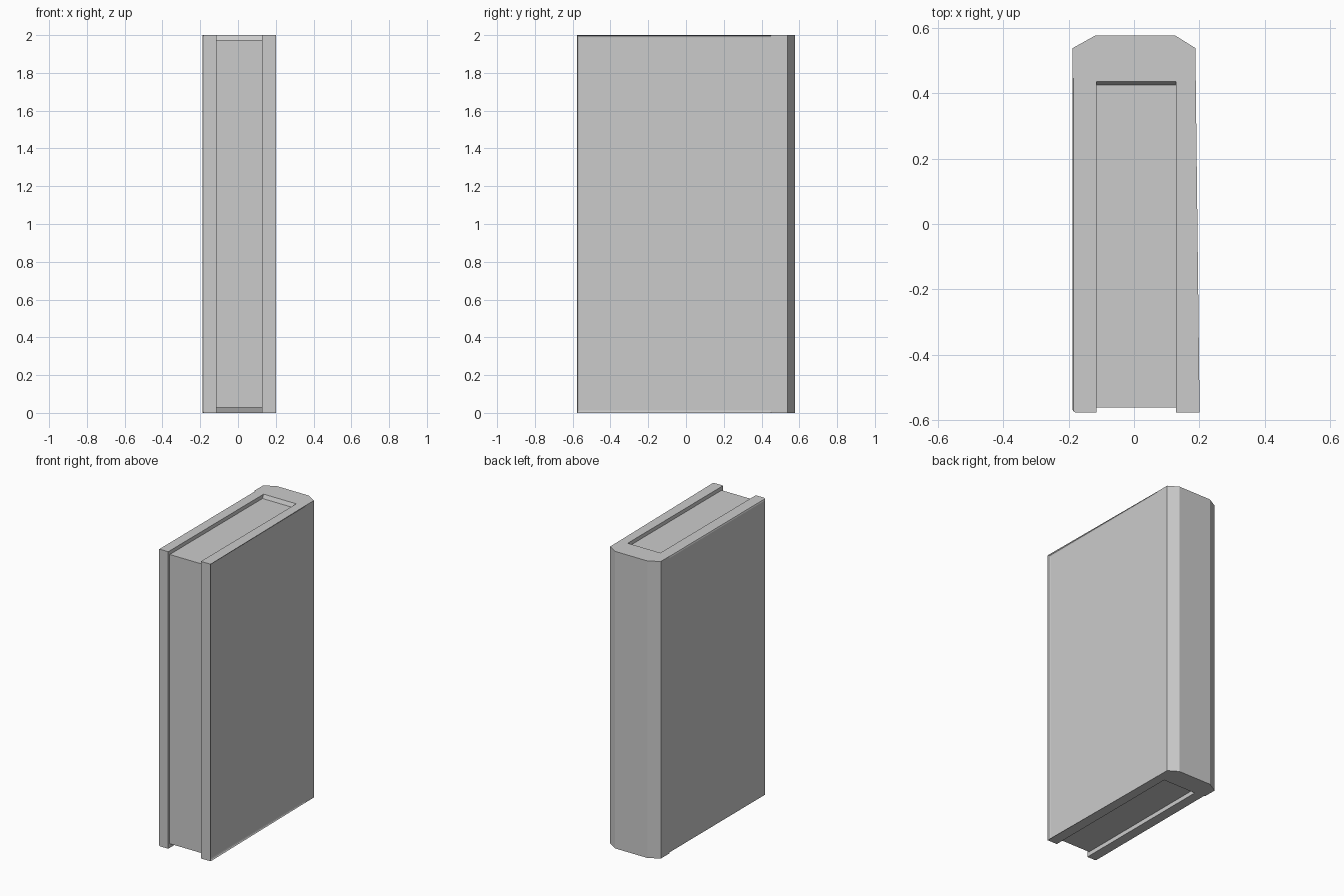
import bpy, bmesh
from mathutils import Vector

if "Cube" in bpy.data.objects:
    bpy.data.objects.remove(bpy.data.objects["Cube"])

H = 2.0                       # book height
X, Y = 0.189, 0.578           # half width and half depth
IN_L, IN_R = -0.115, 0.128    # inner faces of the two boards
HINGE = 0.437                 # inner face of the spine


def prism(name, points, direction):
    """Extrude a closed 3D outline along a vector."""
    bm = bmesh.new()
    face = bm.faces.new([bm.verts.new(p) for p in points])
    ext = bmesh.ops.extrude_face_region(bm, geom=[face])
    moved = [v for v in ext["geom"] if isinstance(v, bmesh.types.BMVert)]
    bmesh.ops.translate(bm, verts=moved, vec=Vector(direction))
    return finish(name, bm)


def finish(name, bm):
    bmesh.ops.recalc_face_normals(bm, faces=bm.faces)
    mesh = bpy.data.meshes.new(name)
    bm.to_mesh(mesh)
    bm.free()
    obj = bpy.data.objects.new(name, mesh)
    bpy.context.collection.objects.link(obj)
    return obj


def board(name, outer, inner):
    """Cover board with its outer long edges chamfered."""
    bm = bmesh.new()
    bmesh.ops.create_cube(bm, size=1)
    y0, y1 = -Y, HINGE + 0.012
    for v in bm.verts:
        v.co = (outer if v.co.x < 0 else inner,
                y0 if v.co.y < 0 else y1,
                0 if v.co.z < 0 else H)
    edges = []
    for e in bm.edges:
        a, b = (v.co for v in e.verts)
        on_outer = abs(a.x - outer) + abs(b.x - outer) < 1e-5
        on_back = abs(a.y - y1) + abs(b.y - y1) < 1e-5
        if on_outer and not on_back:
            edges.append(e)
    bmesh.ops.bevel(bm, geom=edges, offset=0.012, segments=2,
                    profile=0.5, affect='EDGES')
    return finish(name, bm)


# Front and back cover boards
board("left_cover_board", -X, IN_L)
board("right_cover_board", X, IN_R)

# Spine with chamfered corners, thicker than the boards
spine = [(IN_L, HINGE), (-X + 0.014, HINGE), (-X, HINGE + 0.01),
         (-X, 0.538), (-0.117, Y), (0.125, Y), (X, 0.538),
         (X, HINGE + 0.01), (X - 0.014, HINGE), (IN_R, HINGE)]
prism("spine", [(x, y, 0) for x, y in spine], (0, 0, H))

# Page block, flaring up to meet the spine at both ends
pages = [(-0.562, 0.028), (0.425, 0.028), (HINGE, 0), (HINGE, H),
         (0.425, H - 0.025), (-0.562, H - 0.025)]
prism("page_block", [(IN_L, y, z) for y, z in pages], (IN_R - IN_L, 0, 0))
